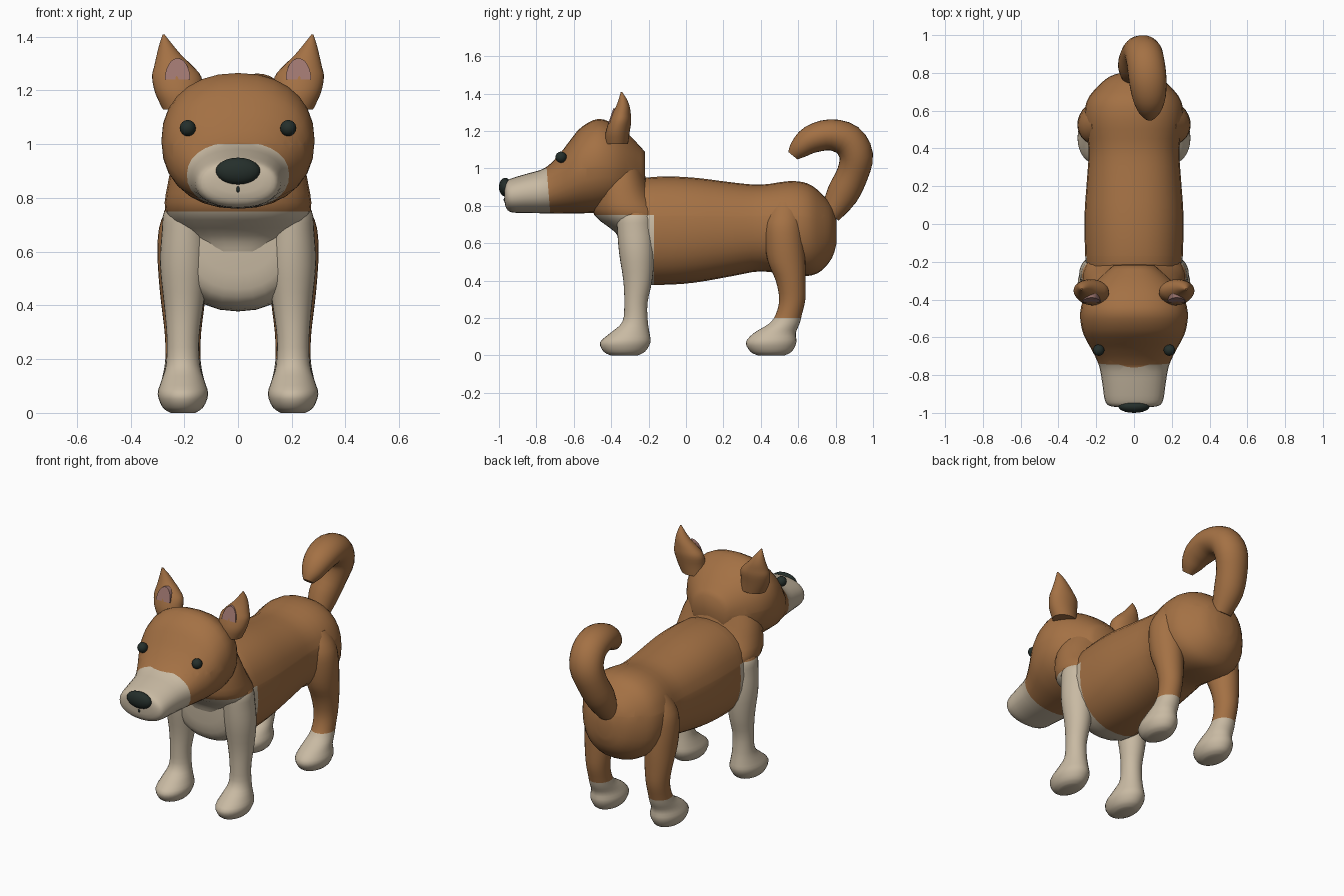
import bpy, bmesh, math
from mathutils import Vector

if "Cube" in bpy.data.objects:
    bpy.data.objects.remove(bpy.data.objects["Cube"])


def material(name, rgb):
    m = bpy.data.materials.new(name)
    m.diffuse_color = (*rgb, 1)
    m.use_nodes = True
    m.node_tree.nodes["Principled BSDF"].inputs["Base Color"].default_value = m.diffuse_color
    return m


BROWN = material("tan_fur", (0.37, 0.165, 0.058))
CREAM = material("cream_fur", (0.58, 0.49, 0.365))
DARK = material("dark_nose", (0.018, 0.028, 0.024))
PINK = material("pink_inner_ear", (0.34, 0.18, 0.16))


def finish(name, bm, mats, cuts=(), rule=None, angle=50):
    """Cut clean colour borders, colour faces by rule, and shade smooth."""
    for co, no in cuts:
        geom = bm.verts[:] + bm.edges[:] + bm.faces[:]
        bmesh.ops.bisect_plane(bm, geom=geom, dist=1e-5, plane_co=co, plane_no=no)
    bmesh.ops.recalc_face_normals(bm, faces=bm.faces[:])
    for f in bm.faces:
        f.material_index = int(bool(rule and rule(f.calc_center_median())))
    mesh = bpy.data.meshes.new(name)
    bm.to_mesh(mesh)
    bm.free()
    obj = bpy.data.objects.new(name, mesh)
    bpy.context.collection.objects.link(obj)
    for m in mats:
        mesh.materials.append(m)
    bpy.ops.object.select_all(action='DESELECT')
    obj.select_set(True)
    bpy.context.view_layer.objects.active = obj
    bpy.ops.object.shade_smooth_by_angle(angle=math.radians(angle))
    return obj


def refine(rings, steps=3):
    """Smooth interpolation between the key rings."""
    out = []
    for i in range(len(rings) - 1):
        p0, p1 = rings[max(i - 1, 0)], rings[i]
        p2, p3 = rings[i + 1], rings[min(i + 2, len(rings) - 1)]
        for k in range(steps):
            t = k / steps
            out.append([b + 0.5 * t * (c - a + t * (2*a - 5*b + 4*c - d + t * (3*(b - c) + d - a)))
                        for a, b, c, d in zip(p0, p1, p2, p3)])
    return out + [list(rings[-1])]


def loft(rings, axis=None, power=2.0, n=28):
    """Skin rounded rings (x, y, z, half width, half depth); no axis = follow the path."""
    rings = refine(rings)
    bm = bmesh.new()
    loops = []
    for i, (x, y, z, a, b) in enumerate(rings):
        if axis:
            t = Vector(axis)
        else:
            t = Vector(rings[min(i + 1, len(rings) - 1)][:3]) - Vector(rings[max(i - 1, 0)][:3])
            t.normalize()
        u = Vector((1, 0, 0))
        u = (u - u.dot(t) * t).normalized()
        v = t.cross(u)
        loop = []
        for k in range(n):
            c, s = math.cos(math.tau * k / n), math.sin(math.tau * k / n)
            c = math.copysign(abs(c) ** (2 / power), c)
            s = math.copysign(abs(s) ** (2 / power), s)
            loop.append(bm.verts.new(Vector((x, y, z)) + u * c * a + v * s * b))
        loops.append(loop)
    for p, q in zip(loops, loops[1:]):
        for k in range(n):
            bm.faces.new((p[k], p[(k + 1) % n], q[(k + 1) % n], q[k]))
    bm.faces.new(loops[0])
    bm.faces.new(loops[-1])
    return bm


def lengthwise(rows):
    """Rows of y, bottom, top, half width."""
    return [(0, y, (lo + hi) / 2, w, (hi - lo) / 2) for y, lo, hi, w in rows]


def upright(rows, side=1):
    """Rows of z, x, y, half width, half depth."""
    return [(x * side, y, z, a, b) for z, x, y, a, b in rows]


def ball(name, loc, radii, mat):
    bm = bmesh.new()
    bmesh.ops.create_uvsphere(bm, u_segments=20, v_segments=12, radius=1)
    for v in bm.verts:
        v.co = Vector(loc) + Vector(c * r for c, r in zip(v.co, radii))
    finish(name, bm, [mat])


Y, Z = (0, 1, 0), (0, 0, 1)
BIB = ((0, 0, 0.75), Z)

# Body with cream chest
body = loft(lengthwise([
    (-.345, .52, .78, .14), (-.325, .43, .87, .21), (-.25, .385, .94, .25), (-.12, .378, .957, .26),
    (.05, .39, .95, .262), (.25, .425, .925, .248), (.4, .45, .913, .24), (.55, .43, .932, .262),
    (.65, .425, .92, .25), (.72, .45, .87, .2), (.78, .52, .8, .13), (.805, .6, .72, .05)]), Y, 2.25)
finish("body", body, [BROWN, CREAM], [BIB, ((0, -.17, 0), Y)], lambda c: c.z < .75 and c.y < -.17)

# Neck
neck = loft(upright([
    (.6, 0, -.23, .16, .12), (.66, 0, -.24, .21, .14), (.75, 0, -.295, .27, .195),
    (.85, 0, -.335, .262, .165), (.95, 0, -.355, .235, .14), (1.05, 0, -.37, .18, .13)]), Z, 2.3)
finish("neck", neck, [BROWN, CREAM], [BIB], lambda c: c.z < .75)

# Head with cream muzzle
head = loft(lengthwise([
    (-.22, .88, 1.09, .11), (-.3, .82, 1.175, .2), (-.38, .785, 1.235, .26), (-.47, .765, 1.265, .285),
    (-.56, .76, 1.22, .275), (-.62, .76, 1.15, .25), (-.67, .76, 1.085, .222), (-.75, .76, 1.005, .185),
    (-.85, .762, .972, .167), (-.93, .765, .948, .155), (-.96, .785, .93, .135),
    (-.97, .82, .9, .09)]), Y, 2.2)
finish("head", head, [BROWN, CREAM], [((0, -.665, 0), (0, 1, .08)), ((0, 0, 1), Z)],
       lambda c: c.z < 1 and c.y + .08 * c.z < -.665)

# Nose and mouth dot
ball("nose", (0, -.966, .9), (.083, .034, .05), DARK)
ball("mouth_dot", (0, -.967, .832), (.007, .008, .012), DARK)

# Tail curling forward
tail = loft([
    (0, .77, .75, .06, .055), (0, .835, .86, .085, .085), (.02, .89, .97, .092, .085),
    (.045, .91, 1.07, .1, .09), (.06, .865, 1.15, .1, .09), (.072, .77, 1.18, .1, .083),
    (.08, .67, 1.155, .088, .075), (.082, .605, 1.105, .062, .055), (.082, .572, 1.068, .03, .032)])
finish("tail", tail, [BROWN])

FRONT_LEG = [
    (0, .205, -.33, .045, .07), (.02, .205, -.33, .075, .11), (.07, .205, -.325, .094, .135),
    (.12, .205, -.3, .08, .105), (.18, .205, -.272, .063, .068), (.28, .205, -.268, .06, .062),
    (.4, .202, -.258, .073, .077), (.55, .2, -.263, .09, .095), (.68, .197, -.272, .086, .096),
    (.75, .19, -.275, .085, .092), (.82, .17, -.28, .06, .06)]
HIND_LEG = [
    (0, .205, .455, .045, .07), (.02, .205, .455, .075, .11), (.07, .205, .455, .094, .135),
    (.12, .205, .475, .08, .112), (.17, .205, .525, .069, .082), (.22, .205, .55, .065, .07),
    (.3, .205, .568, .068, .07), (.4, .205, .56, .08, .08), (.5, .205, .538, .09, .1),
    (.62, .2, .525, .1, .105), (.72, .19, .522, .095, .1), (.82, .165, .53, .06, .07)]
EAR = [
    (1.13, .205, -.37, .075, .06), (1.19, .22, -.366, .088, .064), (1.25, .228, -.353, .092, .06),
    (1.29, .24, -.345, .072, .05), (1.33, .256, -.338, .047, .037), (1.37, .268, -.338, .025, .022),
    (1.408, .277, -.345, .004, .004)]

for side, label in ((1, "left"), (-1, "right")):
    # Legs with cream paws
    finish("front_leg_" + label, loft(upright(FRONT_LEG, side), Z), [BROWN, CREAM], [BIB],
           lambda c: c.z < .75)
    finish("hind_leg_" + label, loft(upright(HIND_LEG, side), Z), [BROWN, CREAM],
           [((0, 0, .2), Z)], lambda c: c.z < .2)
    # Eyes
    ball("eye_" + label, (.187 * side, -.668, 1.06), (.03, .03, .03), DARK)
    # Pointed ears
    finish("ear_" + label, loft(upright(EAR, side), Z), [BROWN])
    # Inner ears: arched inlay leaning back with the ear
    bm = bmesh.new()
    arch = []
    for k in range(17):
        a = math.pi * k / 16
        h = .08 * math.sin(a)
        arch.append(bm.verts.new(((.225 + .047 * math.cos(a)) * side, -.416 + .33 * h, 1.24 + h)))
    face = bm.faces.new(arch)
    back = bmesh.ops.extrude_face_region(bm, geom=[face])["geom"]
    for v in back:
        if isinstance(v, bmesh.types.BMVert):
            v.co.y += .04
    finish("inner_ear_" + label, bm, [PINK], angle=30)
